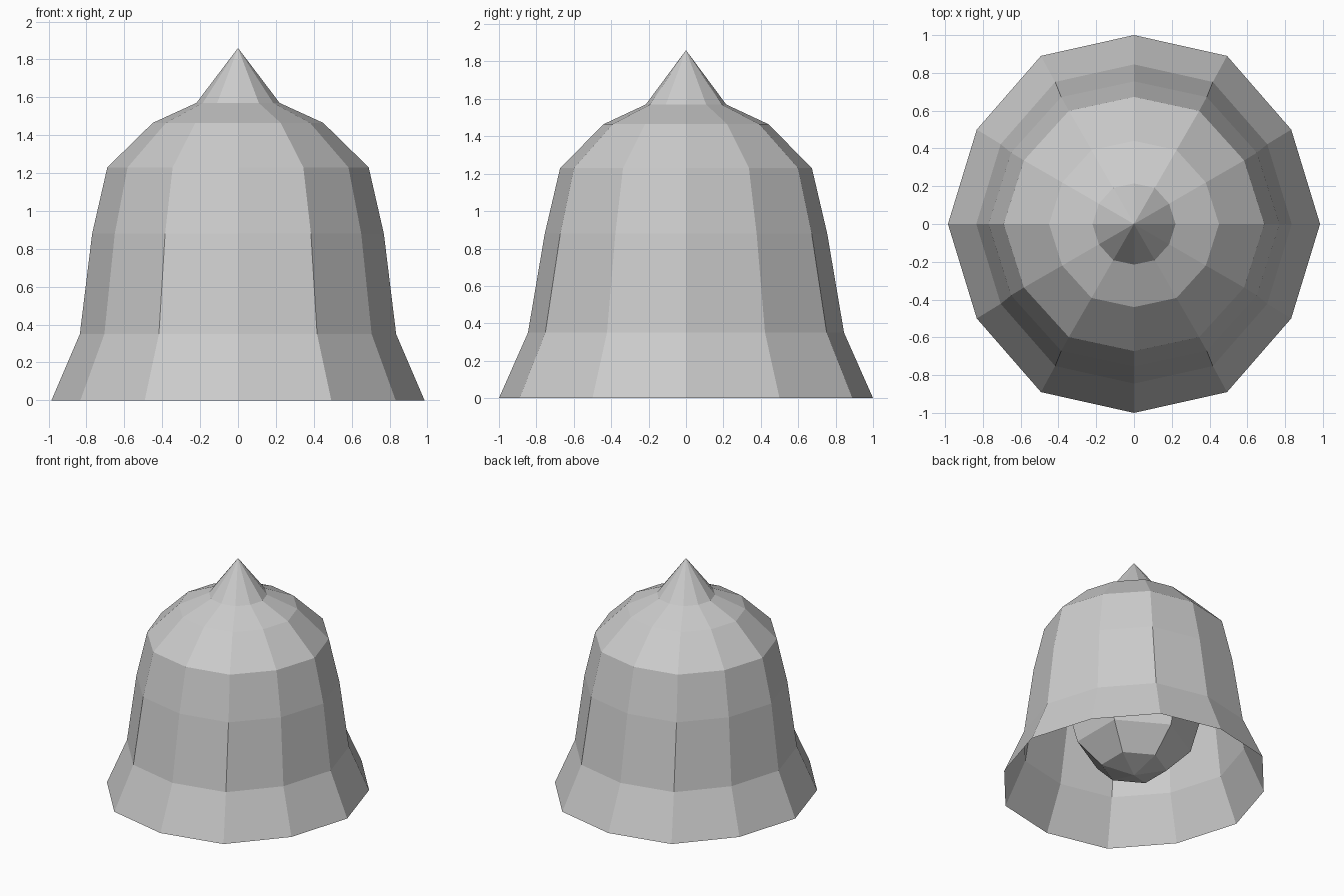
import bpy, bmesh, math
from mathutils import Matrix

cube = bpy.data.objects.get("Cube")
if cube:
    bpy.data.objects.remove(cube, do_unlink=True)

grey = bpy.data.materials.new("plain_grey")
grey.use_nodes = True
colour = (0.6, 0.6, 0.6, 1)
grey.diffuse_color = colour
grey.node_tree.nodes["Principled BSDF"].inputs["Base Color"].default_value = colour


def add_object(name, bm):
    bmesh.ops.recalc_face_normals(bm, faces=bm.faces)
    mesh = bpy.data.meshes.new(name)
    bm.to_mesh(mesh)
    bm.free()
    mesh.materials.append(grey)
    obj = bpy.data.objects.new(name, mesh)
    bpy.context.collection.objects.link(obj)
    return obj


# Slightly uneven twelve-sided outline, mirrored from one quarter
quarter = [(1, 0), (0.845, 0.5), (0.5, 0.89), (0, 1)]
half = quarter + [(-x, y) for x, y in quarter[-2::-1]]
outline = half + [(x, -y) for x, y in half[-2:0:-1]]

# Bell shell: x radius, y radius and height of each ring, open at the rim
profile = [(0.985, 1.0, 0), (0.835, 0.845, 0.35), (0.77, 0.755, 0.88),
           (0.69, 0.673, 1.23), (0.45, 0.44, 1.465), (0.22, 0.215, 1.57)]
bm = bmesh.new()
rings = [[bm.verts.new((x * rx, y * ry, z)) for x, y in outline]
         for rx, ry, z in profile]
count = len(outline)
for low, high in zip(rings, rings[1:]):
    for i in range(count):
        j = (i + 1) % count
        bm.faces.new((low[i], low[j], high[j], high[i]))

# Pointed tip
tip = bm.verts.new((0, 0, 1.86))
for i in range(count):
    bm.faces.new((rings[-1][i], rings[-1][(i + 1) % count], tip))
add_object("bell_shell", bm)

# Clapper ball hanging inside, six sides with a corner to the front
bm = bmesh.new()
bmesh.ops.create_uvsphere(bm, u_segments=6, v_segments=6, radius=0.49)
corner = max(bm.verts, key=lambda v: v.co.xy.length)
turn = math.pi / 2 - math.atan2(corner.co.y, corner.co.x)
bm.transform(Matrix.Translation((0, 0, 0.54)) @ Matrix.Rotation(turn, 4, "Z"))
add_object("clapper_ball", bm)
